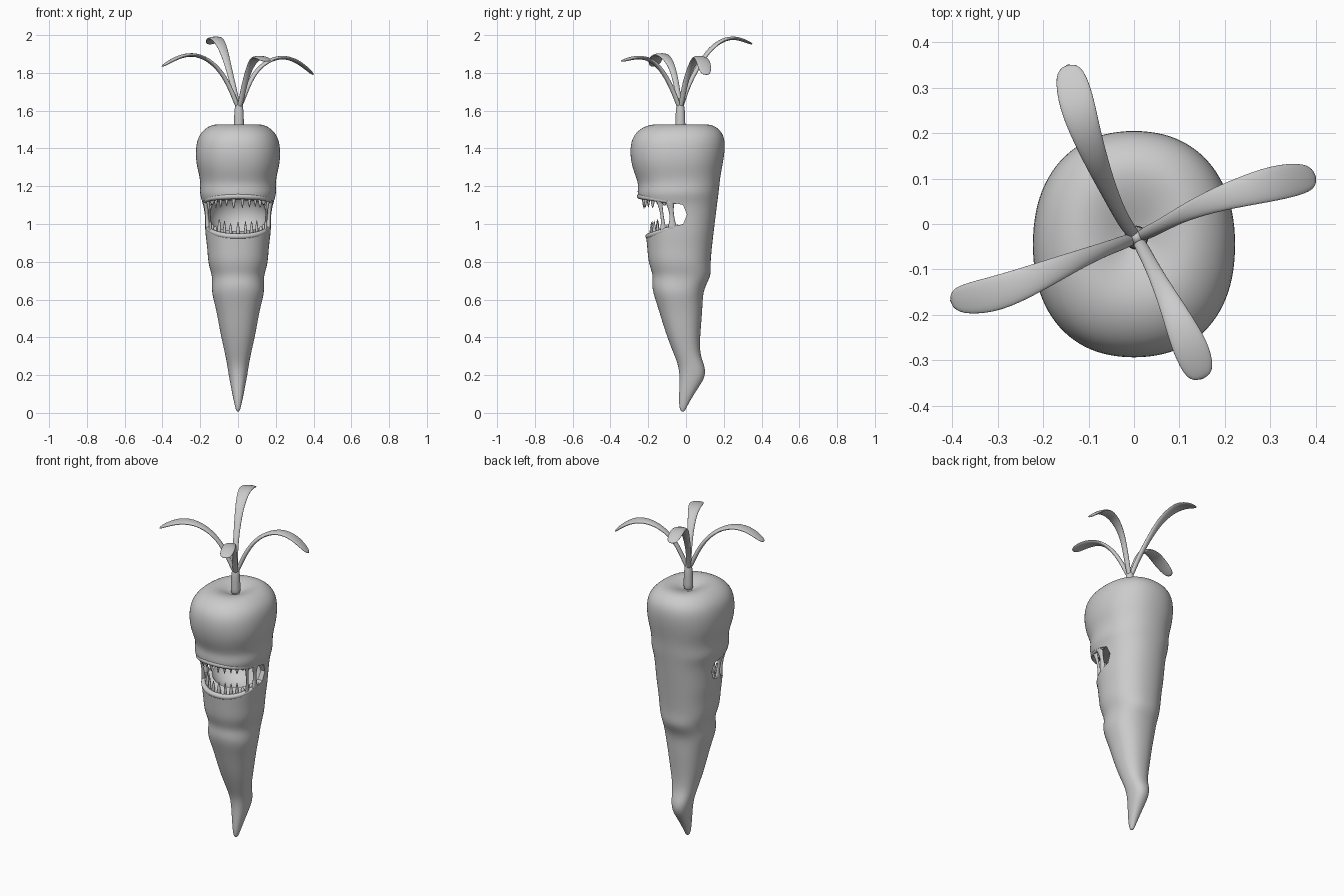
import bpy, bmesh, math, random
from mathutils import Vector

if "Cube" in bpy.data.objects:
    bpy.data.objects.remove(bpy.data.objects["Cube"])

random.seed(4)

# Body rings: height, half width, front y, back y
RINGS = [
    (0.005, .008, -.028, -.008), (.04, .018, -.038, .008), (.12, .034, -.036, .055),
    (.19, .048, -.034, .106), (.25, .057, -.04, .10), (.31, .068, -.064, .072),
    (.42, .094, -.108, .076), (.55, .116, -.146, .088), (.63, .140, -.174, .090),
    (.68, .138, -.182, .108), (.73, .138, -.174, .135), (.79, .160, -.200, .130),
    (.87, .163, -.206, .138), (.95, .175, -.214, .147), (1.03, .178, -.222, .157),
    (1.11, .186, -.245, .167), (1.16, .207, -.262, .174), (1.21, .200, -.252, .179),
    (1.26, .207, -.272, .185), (1.32, .224, -.292, .197), (1.40, .227, -.300, .210),
    (1.47, .212, -.283, .205), (1.515, .165, -.230, .165), (1.532, .115, -.165, .115),
    (1.515, .06, -.10, .045), (1.49, .02, -.05, -.01)]


def ring_point(row, a, inset=0.0):
    """Point on a slightly squared oval; angle 0 faces the front."""
    z, hw, yf, yb = row
    p = 2 / 2.25
    s, c = math.sin(a), math.cos(a)
    x = math.copysign(abs(s) ** p, s) * (hw - inset)
    y = (yf + yb) / 2 - math.copysign(abs(c) ** p, c) * ((yb - yf) / 2 - inset)
    return Vector((x, y, z))


def surf(z, a, inset=0.0):
    for r, q in zip(RINGS, RINGS[1:]):
        if r[0] <= z <= q[0]:
            t = (z - r[0]) / (q[0] - r[0])
            return ring_point([u + (v - u) * t for u, v in zip(r, q)], a, inset)


def loft(bm, loops):
    rings = [[bm.verts.new(p) for p in l] for l in loops]
    n = len(rings[0])
    for r, q in zip(rings, rings[1:]):
        for i in range(n):
            bm.faces.new((r[i], r[(i + 1) % n], q[(i + 1) % n], q[i]))
    bm.faces.new(rings[0][::-1])
    bm.faces.new(rings[-1])


def tube(bm, pts, widths, thick=None, side=None, n=8):
    """Sweep an oval along pts; widths across `side`, thick across the other way."""
    pts = [Vector(p) for p in pts]
    thick = thick or widths
    loops = []
    for i, p in enumerate(pts):
        t = (pts[min(i + 1, len(pts) - 1)] - pts[max(i - 1, 0)]).normalized()
        s = Vector(side) if side else Vector((0, 1, 0)) if abs(t.z) > .7 else Vector((0, 0, 1))
        s = (s - t * s.dot(t)).normalized()
        u = t.cross(s)
        loops.append([p + s * math.cos(k * math.tau / n) * widths[i]
                      + u * math.sin(k * math.tau / n) * thick[i] for k in range(n)])
    loft(bm, loops)


def finish(bm, name, sub=2):
    bmesh.ops.recalc_face_normals(bm, faces=bm.faces)
    me = bpy.data.meshes.new(name)
    bm.to_mesh(me)
    bm.free()
    ob = bpy.data.objects.new(name, me)
    bpy.context.collection.objects.link(ob)
    for f in me.polygons:
        f.use_smooth = True
    if sub:
        m = ob.modifiers.new("smooth", 'SUBSURF')
        m.levels = m.render_levels = sub
    return ob


# Carrot body
bm = bmesh.new()
loft(bm, [[ring_point(r, k * math.tau / 24) for k in range(24)] for r in RINGS])
body = finish(bm, "carrot_body")

# Mouth cutters: a wedge open through both sides, and a hollow behind it
bm = bmesh.new()
wedge = [(-.4, .90), (-.2, .935), (-.07, .985), (-.015, 1.0), (.005, 1.05),
         (-.015, 1.10), (-.07, 1.115), (-.25, 1.15), (-.4, 1.17)]
loft(bm, [[(x, y, z) for y, z in wedge] for x in (-.4, .4)])
cut_a = finish(bm, "mouth_wedge_cutter", 0)
bm = bmesh.new()
bmesh.ops.create_uvsphere(bm, u_segments=32, v_segments=16, radius=1)
for v in bm.verts:
    v.co = (v.co.x * .152, -.025 + v.co.y * .135, 1.045 + v.co.z * .13)
cut_b = finish(bm, "mouth_hollow_cutter", 0)

bpy.context.view_layer.objects.active = body
body.select_set(True)
for c in (cut_a, cut_b):
    c.hide_render = True
    m = body.modifiers.new("mouth", 'BOOLEAN')
    m.operation, m.object, m.solver = 'DIFFERENCE', c, 'EXACT'
for m in list(body.modifiers):
    bpy.ops.object.modifier_apply(modifier=m.name)
bpy.ops.object.shade_smooth_by_angle(angle=math.radians(40))
for c in (cut_a, cut_b):
    bpy.data.objects.remove(c)


def lip_z(upper, a):
    k = 1 - math.cos(a)
    return 1.147 - .035 * k if upper else .934 + .058 * k


# Lips following the cut edges
for name, upper in (("upper_lip", True), ("lower_lip", False)):
    bm = bmesh.new()
    angs = [math.radians(-90 + 180 * i / 16) for i in range(17)]
    tube(bm, [surf(lip_z(upper, a), a, .012) for a in angs],
         [.010 + .007 * math.cos(a) for a in angs])
    finish(bm, name, 1)

# Teeth: pointed in front, short and round at the sides
for name, upper, count in (("upper_teeth", True, 12), ("lower_teeth", False, 11)):
    bm = bmesh.new()
    for i in range(count):
        a = math.radians(-68 + 136 * i / (count - 1))
        back = abs(a) > .85
        length = .035 if back else random.uniform(.055, .075) + (0 if upper else .015)
        r = .014 if back else random.uniform(.010, .014)
        d = -1 if upper else 1
        p = surf(lip_z(upper, a), a, .034 if upper else .03) - Vector((0, 0, d * .006))
        tube(bm, [p + Vector((0, 0, d * length * t)) for t in (0, .35, .75, 1)],
             [r * .9, r, r * (.8 if back else .55), r * (.4 if back else .12)], n=6)
    finish(bm, name, 1)

# Stretched flesh strands at the mouth corners
bm = bmesh.new()
for s in (-1, 1):
    for deg, r in ((62, .009), (79, .013)):
        a = math.radians(deg) * s
        z0, z1 = lip_z(False, a) - .012, lip_z(True, a) + .012
        tube(bm, [surf(z0 + (z1 - z0) * t, a, .012) for t in (0, .15, .35, .65, .85, 1)],
             [r * 2.3, r * 1.8, r, r, r * 1.8, r * 2.3], [r, r, r * .7, r * .7, r, r])
finish(bm, "mouth_strands", 1)

# Stalk
bm = bmesh.new()
tube(bm, [(0.005, -.03, z) for z in (1.48, 1.54, 1.6, 1.66)], [.032, .028, .028, .016])
finish(bm, "stalk")

# Leaves: arching stems that widen into flat blades
LEAVES = {
    "back_leaf": [(-.02, 0, 1.71), (-.05, .06, 1.83), (-.08, .13, 1.935),
                  (-.11, .21, 1.985), (-.13, .28, 1.985), (-.147, .355, 1.95)],
    "right_leaf": [(.05, -.01, 1.73), (.10, .02, 1.82), (.17, .05, 1.872),
                   (.25, .075, 1.888), (.33, .095, 1.855), (.405, .105, 1.785)],
    "left_leaf": [(-.035, -.045, 1.71), (-.09, -.065, 1.81), (-.16, -.095, 1.875),
                  (-.24, -.13, 1.902), (-.32, -.16, 1.885), (-.41, -.17, 1.83)],
    "front_leaf": [(.025, -.065, 1.70), (.05, -.115, 1.80), (.08, -.175, 1.866),
                   (.105, -.23, 1.883), (.13, -.285, 1.88), (.152, -.345, 1.86)],
}
for name, pts in LEAVES.items():
    bm = bmesh.new()
    tip = Vector(pts[-1]) - Vector((0, -.03, 0))
    across = (-tip.y, tip.x, 0)
    tube(bm, [(.005, -.03, 1.60)] + pts, [.016, .016, .019, .028, .038, .045, .032],
         [.014, .013, .012, .011, .011, .010, .006], across)
    finish(bm, name)
